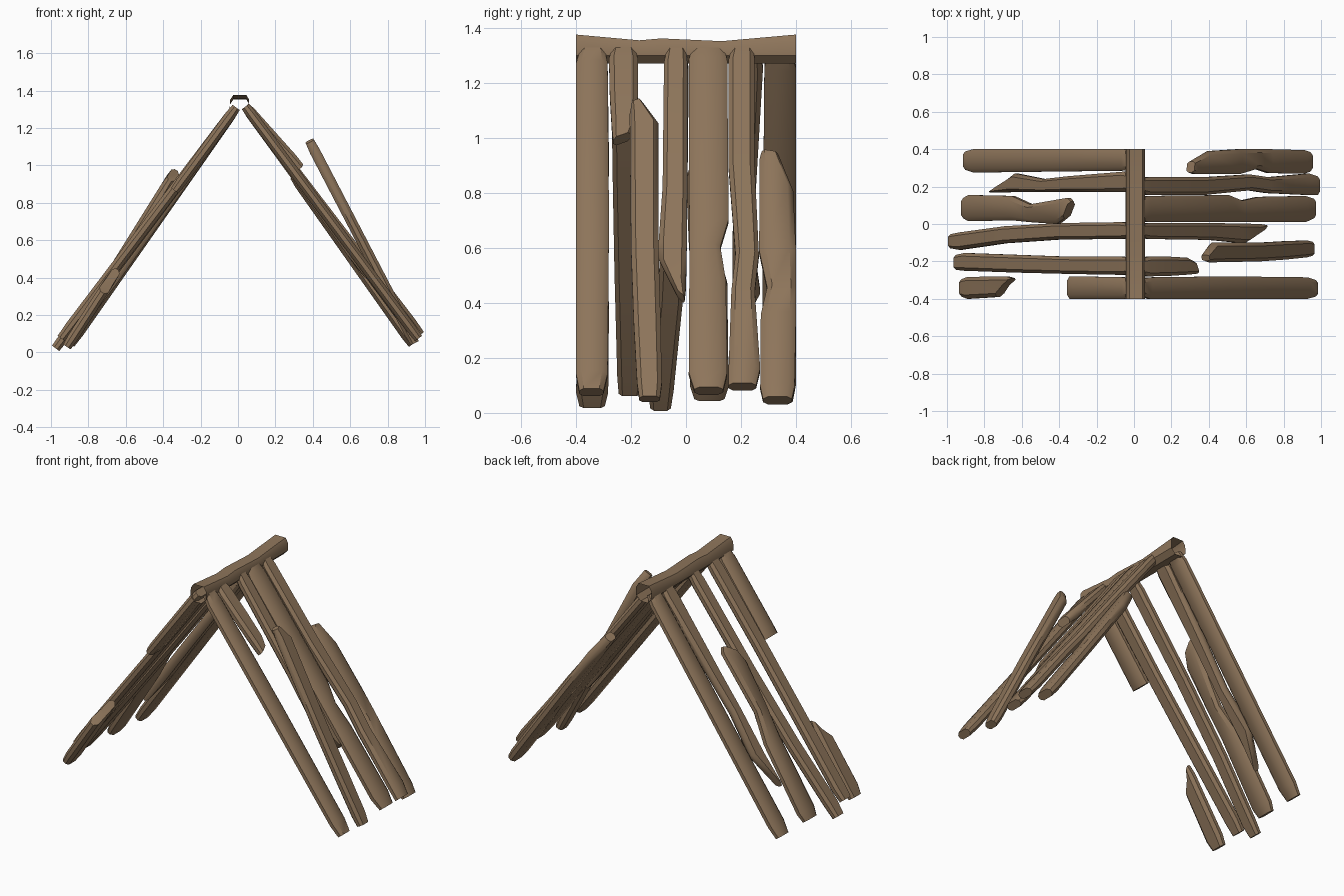
import bpy, bmesh, math
from mathutils import Vector

wood = bpy.data.materials.new("weathered_brown_wood")
wood.diffuse_color = (0.27, 0.178, 0.104, 1)

# chamfered octagon section: (across width -1..1, across thickness -1..1)
OCT = [(-1, -.4), (-.65, -1), (.65, -1), (1, -.4), (1, .4), (.65, 1), (-.65, 1), (-1, .4)]


def loft(name, rings, caps=True):
    bm = bmesh.new()
    loops = [[bm.verts.new(p) for p in r] for r in rings]
    n = len(loops[0])
    for a, b in zip(loops, loops[1:]):
        for i in range(n):
            j = (i + 1) % n
            bm.faces.new((a[i], a[j], b[j], b[i]))
    if caps:
        bm.faces.new(loops[0])
        bm.faces.new(loops[-1])
    bmesh.ops.recalc_face_normals(bm, faces=bm.faces)
    me = bpy.data.meshes.new(name)
    bm.to_mesh(me)
    bm.free()
    me.materials.append(wood)
    ob = bpy.data.objects.new(name, me)
    bpy.context.collection.objects.link(ob)
    bpy.context.view_layer.objects.active = ob
    ob.select_set(True)
    bpy.ops.object.shade_smooth_by_angle(angle=math.radians(40))
    ob.select_set(False)
    return ob


def plank(name, top, bottom, stations, half=.028):
    """top/bottom: (x, z) of the centre line. Station: (t, y0, y1) or, for a
    broken slanted section, (t at y0, t at y1, y0, y1)."""
    a, b = Vector((top[0], 0, top[1])), Vector((bottom[0], 0, bottom[1]))
    d = (b - a).normalized()
    nrm = Vector((-d.z, 0, d.x))
    rings = []
    for k, s in enumerate(stations):
        t0, t1, y0, y1 = s if len(s) == 4 else (s[0],) + tuple(s)
        h = half * (.85 if k in (0, len(stations) - 1) else 1)
        ring = []
        for u, v in OCT:
            f = (u + 1) / 2
            p = a.lerp(b, t0 + (t1 - t0) * f) + nrm * (v * h)
            p.y = y0 + (y1 - y0) * f
            ring.append(p)
        rings.append(ring)
    return loft(name, rings)


# ridge beam: open tube with an uneven top
rings = []
for y, top in [(-.4, 1.376), (-.17, 1.355), (-.09, 1.362), (.13, 1.352), (.4, 1.376)]:
    rings.append([(-.045, y, 1.30), (-.042, y, top - .025), (-.025, y, top), (.045, y, top),
                  (.06, y, top - .025), (.06, y, 1.30), (.03, y, 1.27), (-.018, y, 1.27)])
loft("ridge_beam", rings, caps=False)

# right slope, front to back
R = (.04, 1.315)
plank("right_plank_1", R, (.965, .075),
      [(0, -.385, -.295), (.04, -.4, -.285), (.5, -.4, -.28), (.95, -.4, -.285), (1, -.388, -.3)])
plank("right_plank_2_broken", R, (.335, .985),
      [(0, -.27, -.185), (.1, -.28, -.175), (.5, -.277, -.175), (.85, .8, -.27, -.18), (1, .93, -.265, -.2)])
plank("right_plank_3_leaning", (.38, 1.135), (.945, .05),
      [(.01, .0, -.197, -.165), (.05, .08, -.205, -.1), (.5, -.2, -.1), (.75, -.19, -.092),
       (.95, -.178, -.088), (1, -.17, -.095)])
plank("right_plank_4_broken", R, (.70, .41),
      [(0, -.07, 0), (.05, -.08, .005), (.55, -.085, .005), (.78, -.1, .003),
       (.83, .95, -.1, .0), (.97, 1, -.035, -.005)])
plank("right_plank_5", R, (.955, .08),
      [(0, .022, .14), (.03, .01, .15), (.5, .012, .155), (.58, .012, .125),
       (.68, .012, .145), (.95, .01, .15), (1, .03, .135)])
plank("right_plank_6", R, (.975, .095),
      [(0, .165, .245), (.03, .155, .25), (.35, .155, .25), (.61, .18, .265),
       (.72, .165, .25), (.95, .155, .27), (1, .155, .255)])
plank("right_plank_7_broken", (.3, .945), (.935, .045),
      [(0, .01, .275, .335), (.03, .16, .268, .39), (.4, .266, .4), (.55, .295, .4),
       (.66, .272, .4), (.95, .27, .395), (1, .28, .385)], .03)

# left slope, front to back
L = (-.01, 1.31)
plank("left_plank_1_upper", L, (-.338, .865),
      [(0, -.385, -.295), (.1, -.4, -.285), (.9, -.4, -.28), (1, -.4, -.28)])
plank("left_plank_1_lower", (-.645, .445), (-.915, .03),
      [(.18, .0, -.335, -.29), (.3, .12, -.39, -.28), (.88, -.4, -.283), (1, -.388, -.295)])
plank("left_plank_2", L, (-.945, .075),
      [(0, -.265, -.18), (.05, -.272, -.175), (.35, -.267, -.175), (.65, -.26, -.165),
       (.95, -.25, -.155), (1, -.245, -.165)])
plank("left_plank_3", L, (-.975, .022),
      [(0, -.07, 0), (.05, -.08, .01), (.4, -.083, .005), (.7, -.103, -.012),
       (.95, -.138, -.045), (1, -.13, -.055)])
plank("left_plank_4_broken", (-.33, .975), (-.905, .055),
      [(.06, .0, .03, .12), (.13, .03, .0, .14), (.38, .01, .105), (.55, .02, .15),
       (.95, .015, .155), (1, .03, .14)])
plank("left_plank_5_broken", L, (-.765, .25),
      [(0, .18, .27), (.05, .17, .28), (.45, .172, .255), (.62, .17, .24),
       (.85, .82, .17, .27), (1, .93, .168, .205)])
plank("left_plank_6", L, (-.895, .045),
      [(0, .295, .385), (.04, .285, .4), (.5, .28, .4), (.95, .275, .4), (1, .29, .388)])
